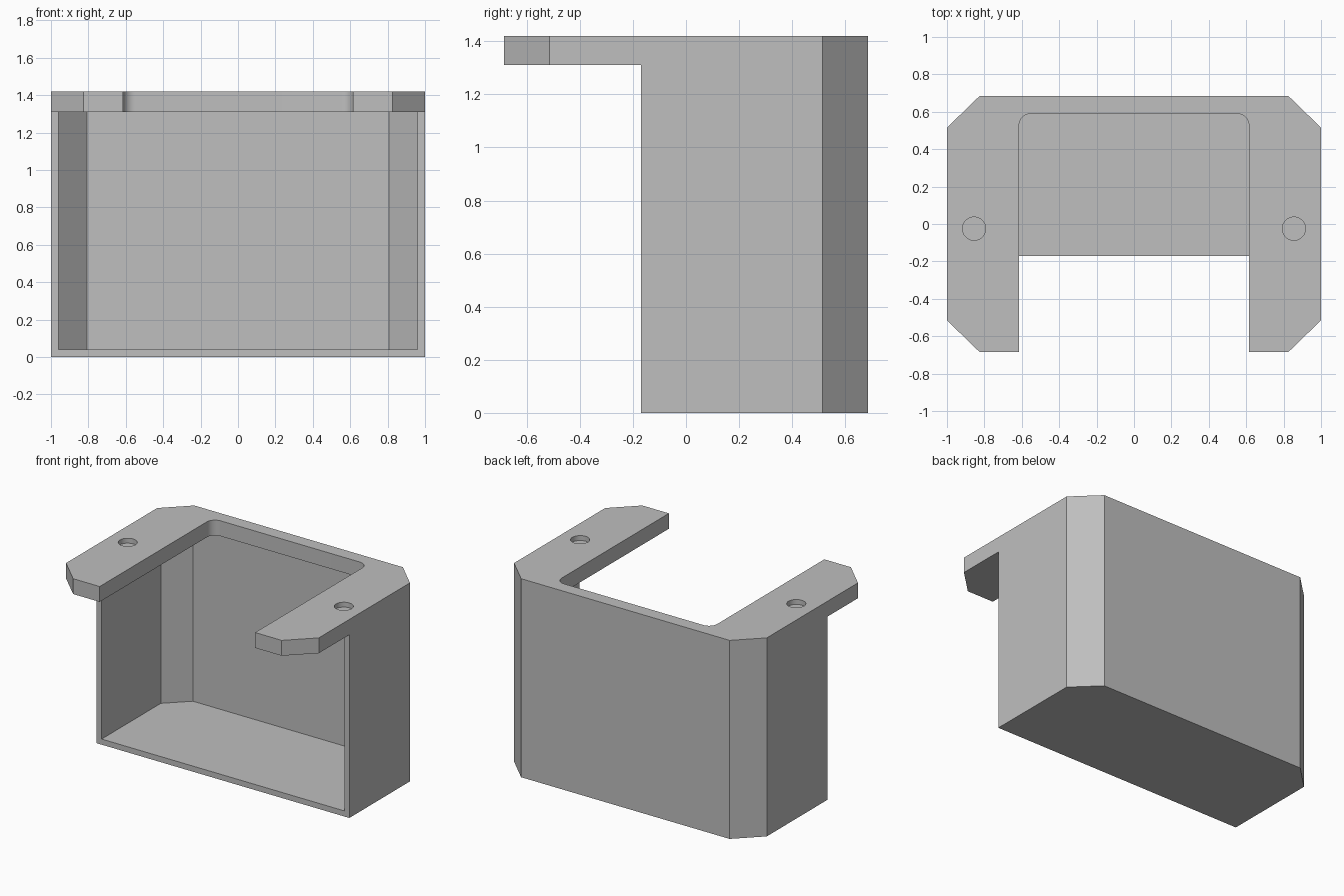
import bpy, bmesh
from math import radians, sin, cos, tan, pi

if "Cube" in bpy.data.objects:
    bpy.data.objects.remove(bpy.data.objects["Cube"], do_unlink=True)

HEIGHT, PLATE_Z, WALL = 1.42, 1.31, 0.04
DEPTH, FRONT = 0.685, -0.17
CORNER_X, CORNER_Y = 0.825, 0.515      # where the corner chamfers start
SLOT_X, SLOT_BACK, SLOT_R = 0.615, 0.59, 0.065
HOLE_X, HOLE_Y, HOLE_R, HOLE_DEPTH = 0.855, -0.025, 0.062, 0.035

grey = bpy.data.materials.new("grey plastic")
grey.use_nodes = True
colour = (0.52, 0.52, 0.52, 1)
grey.diffuse_color = colour
grey.node_tree.nodes["Principled BSDF"].inputs["Base Color"].default_value = colour


def prism(name, outline, z0, z1):
    """Extrude a counter-clockwise outline from z0 to z1."""
    bm = bmesh.new()
    base = bm.faces.new([bm.verts.new((x, y, z0)) for x, y in outline])
    top = bmesh.ops.extrude_face_region(bm, geom=[base])["geom"]
    verts = [v for v in top if isinstance(v, bmesh.types.BMVert)]
    bmesh.ops.translate(bm, verts=verts, vec=(0, 0, z1 - z0))
    bmesh.ops.recalc_face_normals(bm, faces=bm.faces)
    mesh = bpy.data.meshes.new(name)
    bm.to_mesh(mesh)
    bm.free()
    mesh.materials.append(grey)
    obj = bpy.data.objects.new(name, mesh)
    bpy.context.collection.objects.link(obj)
    return obj


def mirrored(right_half):
    """Complete an outline from its +x half, listed front to back."""
    return right_half + [(-x, y) for x, y in reversed(right_half)]


def arc(cx, cy, r, start, end, steps):
    angles = [start + (end - start) * i / steps for i in range(steps + 1)]
    return [(cx + r * cos(a), cy + r * sin(a)) for a in angles]


def cut(target, cutter):
    mod = target.modifiers.new("cut", "BOOLEAN")
    mod.operation, mod.solver, mod.object = "DIFFERENCE", "EXACT", cutter
    bpy.context.view_layer.objects.active = target
    bpy.ops.object.modifier_apply(modifier=mod.name)
    bpy.data.objects.remove(cutter, do_unlink=True)


# Chamfered block that becomes the holder
holder = prism("under_desk_holder", mirrored([
    (CORNER_X, -DEPTH), (1, -CORNER_Y), (1, CORNER_Y), (CORNER_X, DEPTH)]), 0, HEIGHT)

# Space below the mounting arms, in front of the box
cut(holder, prism("front_cutter", mirrored([(1.2, -1), (1.2, FRONT)]), -0.2, PLATE_Z))

# Hollow interior, open at the front, with an even wall all round
inset = WALL * tan(radians(22.5))
cut(holder, prism("cavity_cutter", mirrored([
    (1 - WALL, FRONT - 0.2), (1 - WALL, CORNER_Y - inset),
    (CORNER_X - inset, DEPTH - WALL)]), WALL, PLATE_Z))

# Round-cornered opening in the top plate
cut(holder, prism("slot_cutter", mirrored([(SLOT_X, -1)] + arc(
    SLOT_X - SLOT_R, SLOT_BACK - SLOT_R, SLOT_R, 0, pi / 2, 10)), PLATE_Z - 0.1, HEIGHT + 0.1))

# Shallow round pockets in the mounting arms
for side in (-1, 1):
    ring = arc(side * HOLE_X, HOLE_Y, HOLE_R, 0, 2 * pi, 40)[:-1]
    cut(holder, prism("pocket_cutter", ring, HEIGHT - HOLE_DEPTH, HEIGHT + 0.1))

# Clean up flat areas, then smooth only the curved walls
bm = bmesh.new()
bm.from_mesh(holder.data)
bmesh.ops.remove_doubles(bm, verts=bm.verts, dist=0.0001)
bmesh.ops.dissolve_limit(bm, angle_limit=radians(1), verts=bm.verts, edges=bm.edges)
bm.to_mesh(holder.data)
bm.free()
bpy.ops.object.select_all(action="DESELECT")
holder.select_set(True)
bpy.context.view_layer.objects.active = holder
bpy.ops.object.shade_smooth_by_angle(angle=radians(30))
